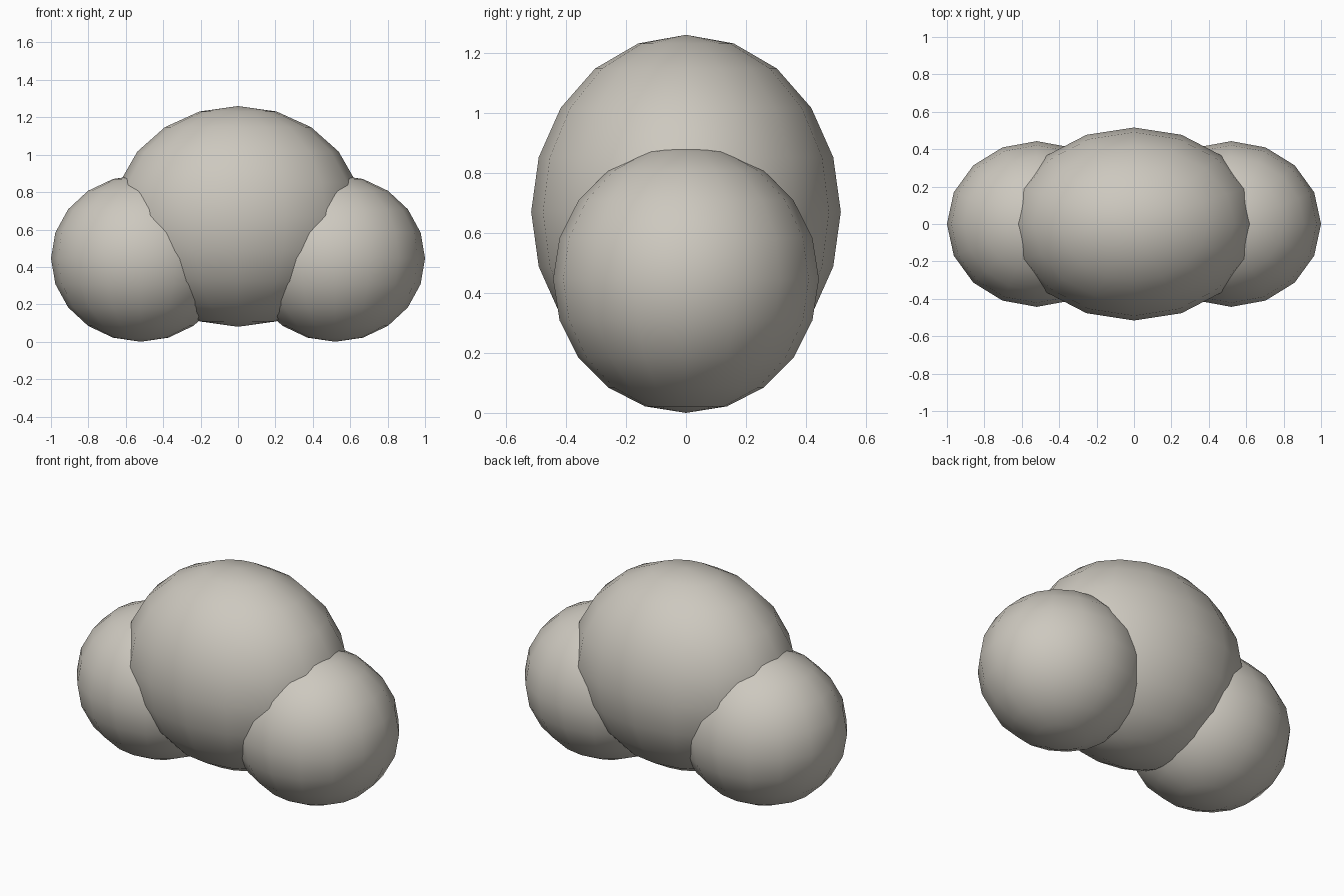
import bpy

cube = bpy.data.objects.get("Cube")
if cube:
    bpy.data.objects.remove(cube, do_unlink=True)

# Single warm grey material
grey = bpy.data.materials.new("warm grey")
grey.use_nodes = True
colour = (0.61, 0.58, 0.52, 1)
grey.diffuse_color = colour
grey.node_tree.nodes["Principled BSDF"].inputs["Base Color"].default_value = colour


def ellipsoid(name, centre, radii):
    """Smooth sixteen-sided ball stretched to the given radii."""
    bpy.ops.mesh.primitive_uv_sphere_add(segments=16, ring_count=10, radius=1, location=centre)
    ball = bpy.context.object
    ball.name = name
    ball.scale = radii
    bpy.ops.object.transform_apply(location=False, rotation=False, scale=True)
    bpy.ops.object.shade_smooth()
    ball.data.materials.append(grey)
    return ball


# Large central body
ellipsoid("central_lobe", (0, 0, 0.67), (0.665, 0.516, 0.59))

# Matching lobes sunk into both sides
for side, sign in (("left", 1), ("right", -1)):
    ellipsoid(side + "_lobe", (sign * 0.52, 0, 0.446), (0.48, 0.443, 0.446))
